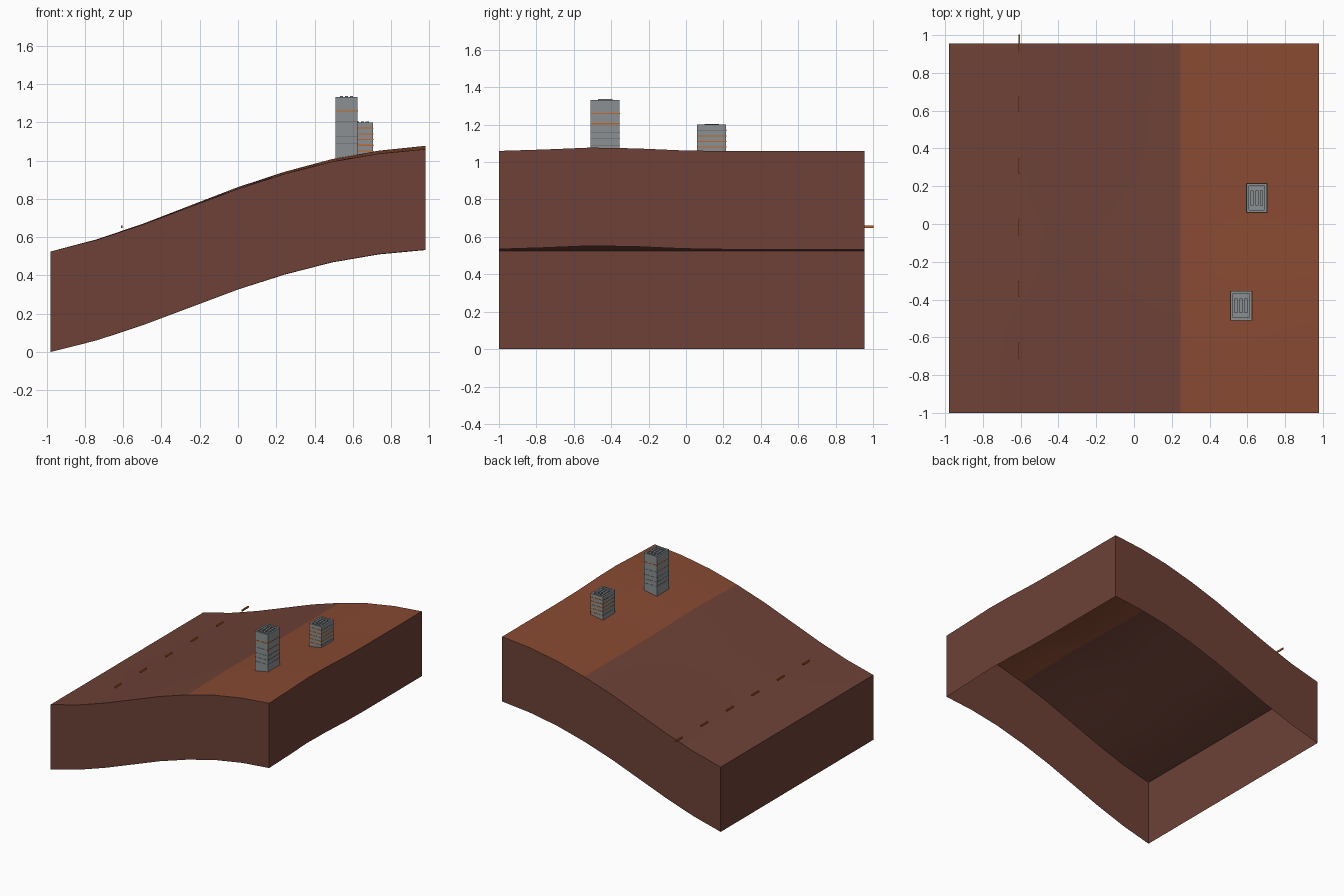
import bpy, bmesh, math

if "Cube" in bpy.data.objects:
    bpy.data.objects.remove(bpy.data.objects["Cube"], do_unlink=True)


def material(name, color):
    m = bpy.data.materials.new(name)
    m.use_nodes = True
    m.diffuse_color = (*color, 1)
    m.node_tree.nodes["Principled BSDF"].inputs["Base Color"].default_value = (*color, 1)
    return m


DARK = material("dark soil", (0.153, 0.053, 0.038))
RUST = material("rust soil", (0.245, 0.068, 0.032))
GRAY = material("concrete", (0.26, 0.28, 0.29))
SEAM = material("dark seam", (0.12, 0.13, 0.14))
ORANGE = material("orange", (0.55, 0.13, 0.015))


def make_object(name, bm, mats):
    mesh = bpy.data.meshes.new(name)
    bm.to_mesh(mesh)
    bm.free()
    for m in mats:
        mesh.materials.append(m)
    obj = bpy.data.objects.new(name, mesh)
    bpy.context.collection.objects.link(obj)
    return obj


def add_box(bm, lo, hi, mat=0):
    verts = bmesh.ops.create_cube(bm, size=1)["verts"]
    for v in verts:
        v.co = [l + (c + 0.5) * (h - l) for c, l, h in zip(v.co, lo, hi)]
    for f in {f for v in verts for f in v.link_faces}:
        f.material_index = mat


# Terrain slab: a smooth slope with a gentle bump, open underneath
N, DEPTH = 8, 0.525
X0, X1, Y0, Y1 = -0.98, 0.98, -1.0, 0.955
PROFILE = [0.525, 0.587, 0.668, 0.76, 0.852, 0.93, 0.993, 1.035, 1.058]


def height(i, y):
    bump = 0.02 * i / N * math.exp(-((y + 0.45) / 0.35) ** 2)
    return PROFILE[i] + bump


bm = bmesh.new()
grid = []
for i in range(N + 1):
    x = X0 + (X1 - X0) * i / N
    ys = [Y0 + (Y1 - Y0) * j / N for j in range(N + 1)]
    grid.append([bm.verts.new((x, y, height(i, y))) for y in ys])
for i in range(N):
    for j in range(N):
        f = bm.faces.new((grid[i][j], grid[i + 1][j], grid[i + 1][j + 1], grid[i][j + 1]))
        f.material_index = int(i >= 5)

# Skirt walls follow the rim of the slope
rim = [e for e in bm.edges if e.is_boundary]
new = bmesh.ops.extrude_edge_only(bm, edges=rim)["geom"]
for v in new:
    if isinstance(v, bmesh.types.BMVert):
        v.co.z -= DEPTH
for f in new:
    if isinstance(f, bmesh.types.BMFace):
        f.material_index = 0
bmesh.ops.recalc_face_normals(bm, faces=bm.faces)
# Keep the open shell facing outward
bm.normal_update()
if sum(f.normal.z for f in bm.faces) < 0:
    bmesh.ops.reverse_faces(bm, faces=bm.faces)
terrain = make_object("terrain", bm, [DARK, RUST])
bpy.context.view_layer.objects.active = terrain
terrain.select_set(True)
bpy.ops.object.shade_smooth_by_angle(angle=math.radians(40))
terrain.select_set(False)


# Towers: concrete block, thin floor bands on each face, roof rim and vents
def tower(name, x0, x1, y0, y1, z0, z1, floors, lit_x, lit_y):
    bm = bmesh.new()
    wall, recess, p = 0.014, 0.012, 0.0015
    add_box(bm, (x0, y0, z0), (x1, y1, z1 - recess))
    for a, b in ((x0, x0 + wall), (x1 - wall, x1)):
        add_box(bm, (a, y0, z1 - recess), (b, y1, z1))
    for a, b in ((y0, y0 + wall), (y1 - wall, y1)):
        add_box(bm, (x0 + wall, a, z1 - recess), (x1 - wall, b, z1))
    for k, z in enumerate(floors):
        mx, my = (1 if k in lit_x else 2), (1 if k in lit_y else 2)
        tx, ty = (0.003 if m == 1 else 0.001 for m in (mx, my))
        for x in (x0, x1):
            add_box(bm, (x - p, y0, z - tx), (x + p, y1, z + tx), mx)
        for y in (y0, y1):
            add_box(bm, (x0, y - p, z - ty), (x1, y + p, z + ty), my)
    # Roof vents
    w, d = x1 - x0, y1 - y0
    for k in range(3):
        x = x0 + w * (0.27 + 0.23 * k)
        add_box(bm, (x - 0.008, y0 + d * 0.25, z1 - recess),
                (x + 0.008, y1 - d * 0.25, z1 + 0.004))
    make_object(name, bm, [GRAY, ORANGE, SEAM])


tower("tall_tower", 0.51, 0.625, -0.51, -0.355, 1.0, 1.333,
      [1.09, 1.125, 1.16, 1.205, 1.26], {3, 4}, {4})
tower("short_tower", 0.595, 0.705, 0.06, 0.215, 1.01, 1.2,
      [1.05, 1.08, 1.11, 1.14, 1.17], {1, 2, 3}, {0, 1, 2, 3, 4})

# Row of marker rods floating just above the lower slope
for k in range(6):
    bm = bmesh.new()
    y = -0.67 + 0.326 * k
    add_box(bm, (-0.611, y - 0.042, 0.647), (-0.603, y + 0.042, 0.66))
    make_object(f"marker_rod_{k + 1}", bm, [ORANGE])
